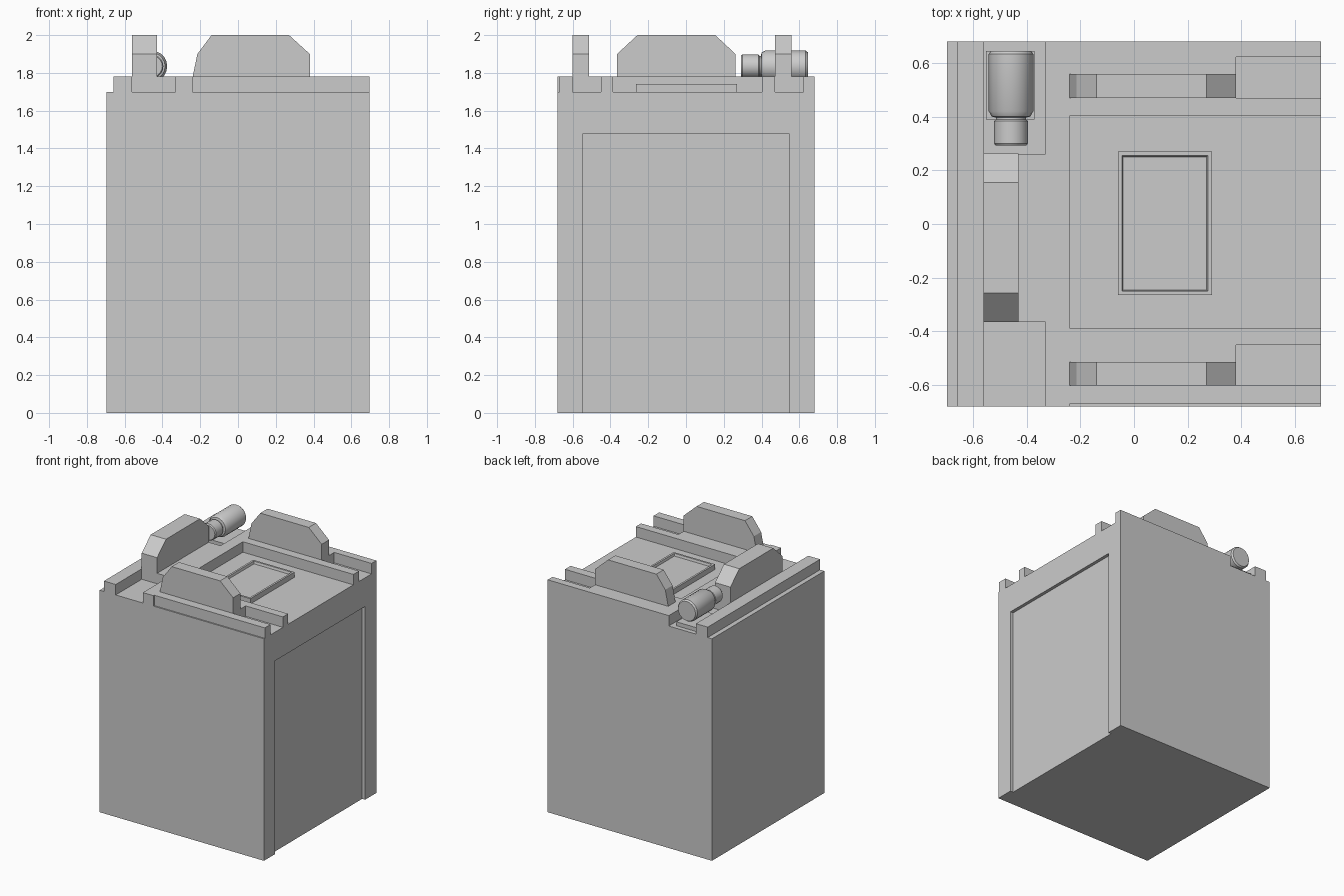
import bpy, bmesh, math
from mathutils import Vector, Matrix

if "Cube" in bpy.data.objects:
    bpy.data.objects.remove(bpy.data.objects["Cube"])

DECK, TOP = 1.70, 1.78      # recess floor and raised deck level


def finish(name, bm):
    bmesh.ops.recalc_face_normals(bm, faces=bm.faces)
    mesh = bpy.data.meshes.new(name)
    bm.to_mesh(mesh)
    bm.free()
    ob = bpy.data.objects.new(name, mesh)
    bpy.context.collection.objects.link(ob)
    return ob


def add_box(bm, x0, x1, y0, y1, z0, z1):
    lo, hi = Vector((x0, y0, z0)), Vector((x1, y1, z1))
    m = Matrix.Translation((lo + hi) / 2) @ Matrix.Diagonal((*(hi - lo), 1))
    bmesh.ops.create_cube(bm, size=1, matrix=m)


def prism(name, profile, offset):
    """Closed profile of 3D points, extruded along offset."""
    bm = bmesh.new()
    face = bm.faces.new([bm.verts.new(p) for p in profile])
    ext = bmesh.ops.extrude_face_region(bm, geom=[face], use_keep_orig=True)
    verts = [g for g in ext["geom"] if isinstance(g, bmesh.types.BMVert)]
    bmesh.ops.translate(bm, verts=verts, vec=offset)
    return finish(name, bm)


# Main body block
bm = bmesh.new()
add_box(bm, -0.696, 0.696, -0.68, 0.68, 0, TOP)
body = finish("cabinet_body", bm)

# Recesses in the top deck plus the shallow side door panel
bm = bmesh.new()
for x0, x1, y0, y1 in (
        (-1, -0.66, -1, 1),          # left ledge
        (-0.56, -0.33, -1, -0.365),  # front channel
        (-0.56, -0.33, 0.26, 1),     # back channel
        (-0.24, 1, -1, -0.67),       # front lip
        (-0.24, 1, -0.387, 0.402),   # central tray
        (0.38, 1, 0.47, 0.622),      # back slot
        (0.38, 1, -0.602, -0.45)):   # front slot
    add_box(bm, x0, x1, y0, y1, DECK, 2.5)
add_box(bm, 0.671, 1, -0.545, 0.545, -1, 1.48)
cutter = finish("recess_cutter", bm)
mod = body.modifiers.new("recesses", "BOOLEAN")
mod.object = cutter
mod.solver = "EXACT"
cutter.hide_render = True
cutter.hide_viewport = True

# Chamfered fins: two across the deck, one along the left side
fin = [(-0.24, DECK), (-0.24, TOP), (-0.215, 1.90), (-0.14, 2.0),
       (0.27, 2.0), (0.38, 1.90), (0.38, DECK)]
for name, y in (("front_fin", -0.602), ("back_fin", 0.47)):
    prism(name, [(x, y, z) for x, z in fin], (0, 0.088, 0))
side = [(-0.365, DECK), (-0.365, 1.90), (-0.257, 2.0),
        (0.155, 2.0), (0.262, 1.90), (0.262, DECK)]
prism("left_fin", [(-0.56, y, z) for y, z in side], (0.13, 0, 0))

# Framed plate in the central tray
bm = bmesh.new()
add_box(bm, -0.06, 0.29, -0.265, 0.27, DECK - 0.01, 1.74)
top = max(bm.faces, key=lambda f: f.calc_center_median().z)
bm.normal_update()
bmesh.ops.inset_region(bm, faces=[top], thickness=0.021)
bmesh.ops.inset_region(bm, faces=[top], thickness=0.007, depth=-0.018)
finish("tray_plate", bm)

# Pad under the canister
bm = bmesh.new()
add_box(bm, -0.552, -0.37, 0.39, 0.645, DECK - 0.01, 1.73)
finish("canister_pad", bm)

# Canister with neck, turned around the y axis
bm = bmesh.new()
turned = [(0, 0.645), (0.074, 0.645), (0.083, 0.633), (0.083, 0.42),
          (0.072, 0.40), (0.055, 0.396), (0.055, 0.39), (0.063, 0.383),
          (0.063, 0.30), (0.057, 0.292), (0, 0.292)]
cx, cz = -0.458, 1.835
verts = [bm.verts.new((cx + r, y, cz)) for r, y in turned]
edges = [bm.edges.new(pair) for pair in zip(verts, verts[1:])]
bmesh.ops.spin(bm, geom=verts + edges, cent=(cx, 0, cz), axis=(0, 1, 0),
               angle=2 * math.pi, steps=20)
bmesh.ops.remove_doubles(bm, verts=bm.verts, dist=0.0005)
canister = finish("canister", bm)
bpy.context.view_layer.objects.active = canister
canister.select_set(True)
bpy.ops.object.shade_smooth_by_angle(angle=math.radians(35))
